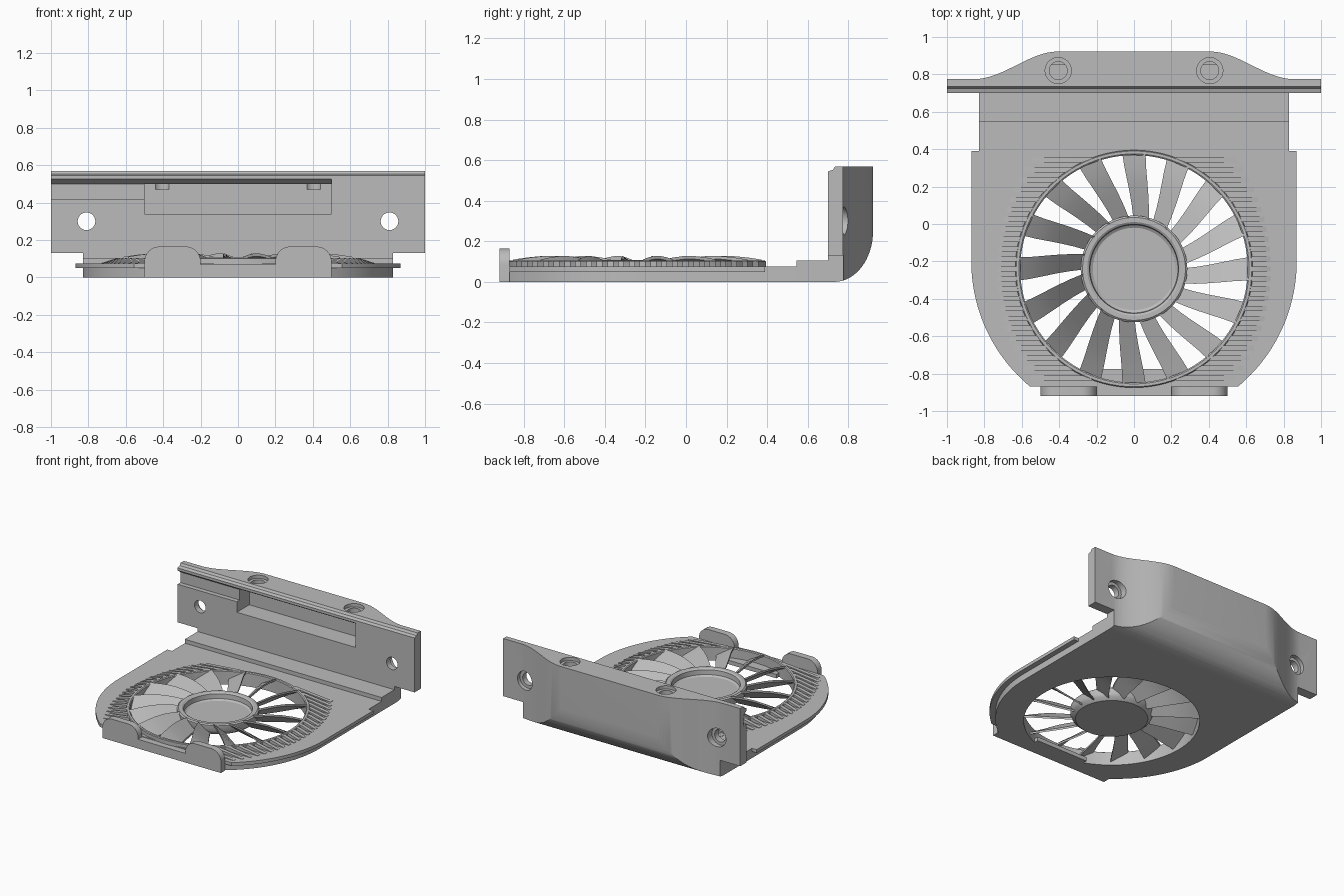
import bpy, bmesh, math
from mathutils import Vector, Matrix

cube = bpy.data.objects.get("Cube")
if cube:
    bpy.data.objects.remove(cube)

grey = bpy.data.materials.new("light grey plastic")
grey.use_nodes = True
grey.diffuse_color = (0.5, 0.5, 0.5, 1)
grey.node_tree.nodes["Principled BSDF"].inputs["Base Color"].default_value = (0.5, 0.5, 0.5, 1)

FAN_Y = -0.24


def finish(name, bm):
    bmesh.ops.recalc_face_normals(bm, faces=bm.faces[:])
    mesh = bpy.data.meshes.new(name)
    bm.to_mesh(mesh)
    bm.free()
    mesh.materials.append(grey)
    ob = bpy.data.objects.new(name, mesh)
    bpy.context.collection.objects.link(ob)
    return ob


def add_prism(bm, pts, axis, lo, hi):
    """Extrude a 2D outline along an axis; the outline uses the other two axes in order."""
    def place(p, d):
        c = list(p)
        c.insert("xyz".index(axis), d)
        return bm.verts.new(c)
    a = [place(p, lo) for p in pts]
    b = [place(p, hi) for p in pts]
    bm.faces.new(a)
    bm.faces.new(b[::-1])
    for i in range(len(pts)):
        j = (i + 1) % len(pts)
        bm.faces.new((a[i], a[j], b[j], b[i]))


def prism(name, pts, axis, lo, hi):
    bm = bmesh.new()
    add_prism(bm, pts, axis, lo, hi)
    return finish(name, bm)


def box(name, x0, x1, y0, y1, z0, z1):
    return prism(name, [(x0, y0), (x1, y0), (x1, y1), (x0, y1)], "z", z0, z1)


def arc(cx, cy, rx, ry, a0, a1, n=12):
    steps = [math.radians(a0 + (a1 - a0) * i / n) for i in range(n + 1)]
    return [(cx + rx * math.cos(t), cy + ry * math.sin(t)) for t in steps]


def disc(name, axis, cx, cy, r, lo, hi, n=48):
    return prism(name, arc(cx, cy, r, r, 0, 360, n)[:-1], axis, lo, hi)


def boolean(ob, other, op="DIFFERENCE"):
    mod = ob.modifiers.new("cut", "BOOLEAN")
    mod.operation, mod.object, mod.solver = op, other, "EXACT"
    bpy.context.view_layer.objects.active = ob
    bpy.ops.object.modifier_apply(modifier=mod.name)
    bpy.data.objects.remove(other)


def lathe(name, profile, n=96):
    """Closed (radius, z) profile turned about the fan axis."""
    bm = bmesh.new()
    rings = []
    for i in range(n):
        t = math.tau * i / n
        rings.append([bm.verts.new((r * math.cos(t), FAN_Y + r * math.sin(t), z)) for r, z in profile])
    k = len(profile)
    for i in range(n):
        a, b = rings[i], rings[(i + 1) % n]
        for j in range(k):
            bm.faces.new((a[j], a[(j + 1) % k], b[(j + 1) % k], b[j]))
    bmesh.ops.remove_doubles(bm, verts=bm.verts[:], dist=1e-5)
    return finish(name, bm)


def base_outline(half, back):
    end = -math.degrees(math.asin(0.67 / half))
    right = arc(0, -0.2, half, half, 0, end, 24)
    return [(half, back)] + right + [(-x, y) for x, y in right[::-1]] + [(-half, back)]


# Base plate with an overhanging rim and a round opening
base = prism("base_plate", base_outline(0.83, 0.72), "z", 0, 0.055)
rim = prism("base_rim", base_outline(0.87, 0.39), "z", 0.05, 0.075)
for part in (base, rim):
    boolean(part, disc("opening", "z", 0, FAN_Y, 0.61, -0.1, 0.2, 96))
prism("rear_step", [(0.385, 0.05), (0.72, 0.05), (0.72, 0.105), (0.545, 0.105), (0.545, 0.075),
                    (0.385, 0.075)], "x", -0.83, 0.83)
box("front_shelf", -0.22, 0.22, -0.86, -0.775, 0, 0.03)

# Front bar with two rounded catches
right = [(0.5, 0)] + arc(0.42, 0.085, 0.08, 0.08, 0, 90, 8) + arc(0.28, 0.085, 0.08, 0.08, 90, 180, 8)
right.append((0.2, 0.07))
prism("front_catches", right + [(-x, z) for x, z in right[::-1]], "y", -0.92, -0.87)

# Raised ring and dished hub
lathe("fan_ring", [(0.608, 0), (0.635, 0), (0.635, 0.1), (0.63, 0.105), (0.615, 0.105), (0.608, 0.1)])
lathe("fan_hub", [(0, 0.02), (0.25, 0.02), (0.275, 0.04), (0.285, 0.06), (0.285, 0.1), (0.275, 0.108),
                  (0.25, 0.108), (0.238, 0.1), (0.235, 0.065), (0.22, 0.055), (0, 0.055)])

# Pitched, slightly swept fan blades
bm = bmesh.new()
BLADES = 16
for k in range(BLADES):
    spin = Matrix.Translation((0, FAN_Y, 0)) @ Matrix.Rotation(math.tau * k / BLADES, 4, "Z")
    rows = []
    for i in range(6):
        f = i / 5
        r = 0.27 + 0.342 * f
        sweep = math.radians(-8 * (1 - f) ** 1.5)
        w = 0.042 + 0.02 * f
        top = 0.11 + 0.018 * math.sin(math.pi * f)
        corners = [(-w, top), (w, 0.04), (w, 0.025), (-w, top - 0.015)]
        turn = spin @ Matrix.Rotation(sweep, 4, "Z")
        rows.append([bm.verts.new(turn @ Vector((r, t, z))) for t, z in corners])
    for a, b in zip(rows, rows[1:]):
        for j in range(4):
            bm.faces.new((a[j], a[(j + 1) % 4], b[(j + 1) % 4], b[j]))
    bm.faces.new(rows[0])
    bm.faces.new(rows[-1][::-1])
finish("fan_blades", bm)

# Sloping fins on both sides of the ring
bm = bmesh.new()
for side in (-1, 1):
    for k in range(-11, 12):
        dy = k * 0.053
        x0 = math.sqrt(0.625 ** 2 - dy ** 2) if abs(dy) < 0.62 else 0.1
        x1 = 0.73 * math.sqrt(1 - (dy / 0.886) ** 2)
        y = FAN_Y + dy
        add_prism(bm, [(side * x0, 0.07), (side * x0, 0.104), (side * (x0 + 0.02), 0.104),
                       (side * x1, 0.077), (side * x1, 0.07)], "y", y - 0.014, y + 0.014)
finish("ring_fins", bm)

# Rear wall: plan outline crossed with the rounded side outline
curve = []
for i in range(17):
    f = i / 16
    curve.append((0.85 - 0.44 * f, 0.775 + 0.147 * f * f * (3 - 2 * f)))
plan = [(1, 0.7), (1, 0.775)] + curve
wall = prism("rear_wall", plan + [(-x, y) for x, y in plan[::-1]], "z", -0.1, 0.7)
side_shape = [(0.7, 0)] + arc(0.73, 0.25, 0.192, 0.25, -90, 0, 16)
side_shape += [(0.93, 0.25), (0.93, 0.57), (0.735, 0.57), (0.725, 0.553), (0.7, 0.545)]
boolean(wall, prism("side_shape", side_shape, "x", -1.1, 1.1), "INTERSECT")

# Corner notches, screw holes and countersunk top holes
for s in (-1, 1):
    boolean(wall, box("notch", *sorted((s * 0.83, s * 1.2)), 0.6, 1, -0.1, 0.13))
    boolean(wall, disc("screw_hole", "y", s * 0.81, 0.3, 0.047, 0.6, 1))
    boolean(wall, disc("counterbore", "y", s * 0.81, 0.3, 0.07, 0.745, 1))
    boolean(wall, disc("top_hole", "z", s * 0.405, 0.82, 0.048, 0.47, 0.7))
    boolean(wall, disc("top_countersink", "z", s * 0.405, 0.82, 0.07, 0.545, 0.7))

# Deep pocket and the shallow channel running out to one end
pocket = [(0.6, 0.34), (0.85, 0.34), (0.85, 0.5), (0.74, 0.5), (0.7, 0.525), (0.6, 0.525)]
channel = [(0.6, 0.42), (0.735, 0.42), (0.735, 0.5), (0.7, 0.525), (0.6, 0.525)]
boolean(wall, prism("pocket", pocket, "x", -0.5, 0.5))
boolean(wall, prism("channel", channel, "x", -1.1, -0.49))

# Smooth curved faces, keep edges crisp
bpy.ops.object.select_all(action="DESELECT")
for ob in bpy.context.collection.objects:
    if ob.type == "MESH" and grey.name in ob.data.materials:
        ob.select_set(True)
        bpy.context.view_layer.objects.active = ob
bpy.ops.object.shade_smooth_by_angle(angle=math.radians(30))
